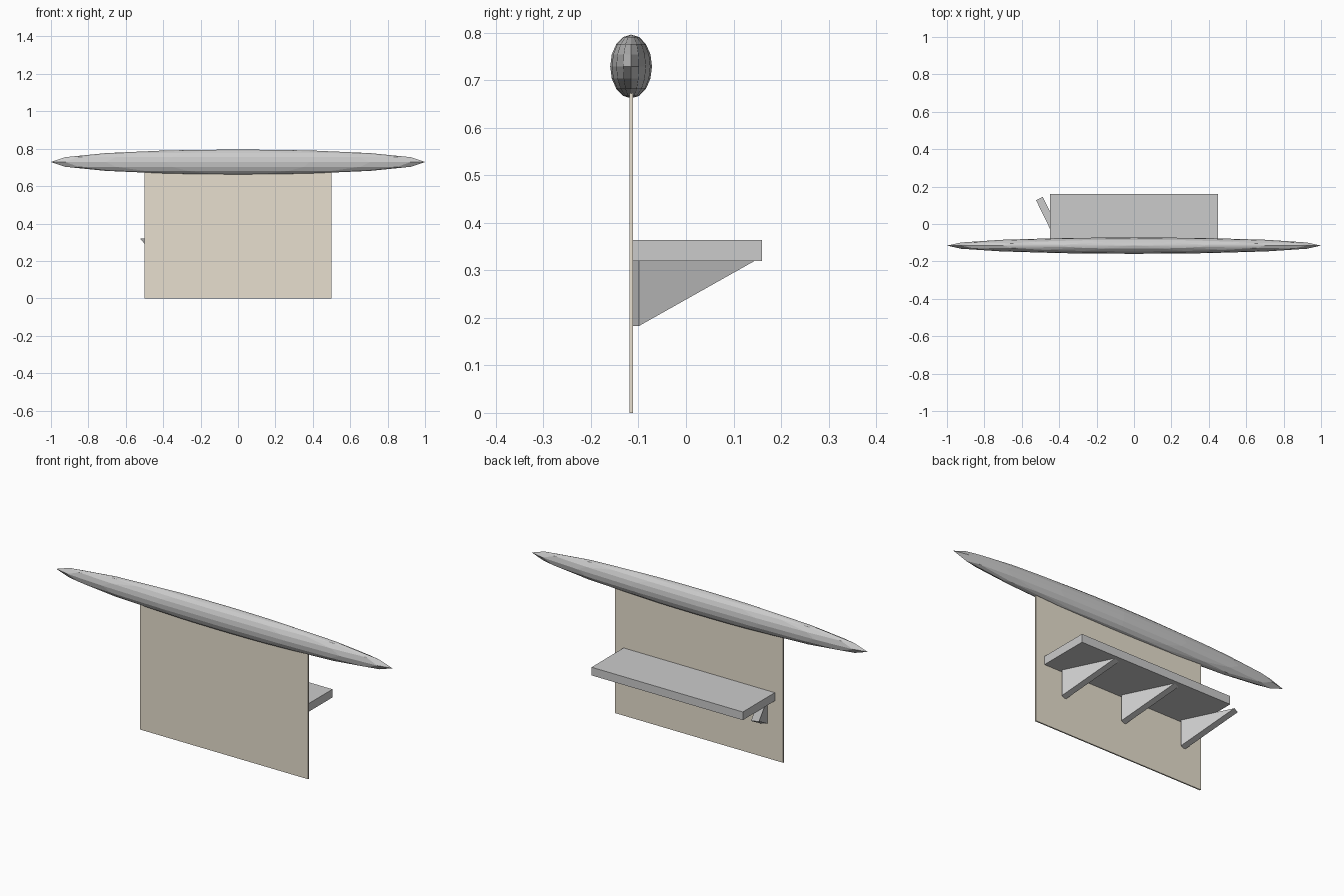
import bpy
import bmesh
from math import radians
from mathutils import Matrix, Vector

if "Cube" in bpy.data.objects:
    bpy.data.objects.remove(bpy.data.objects["Cube"])

WALL_Y = -0.1155


def finish(bm, name):
    bmesh.ops.recalc_face_normals(bm, faces=bm.faces)
    mesh = bpy.data.meshes.new(name)
    bm.to_mesh(mesh)
    bm.free()
    obj = bpy.data.objects.new(name, mesh)
    bpy.context.collection.objects.link(obj)
    return obj


def box(name, lo, hi):
    lo, hi = Vector(lo), Vector(hi)
    bm = bmesh.new()
    bmesh.ops.create_cube(bm, size=1)
    bmesh.ops.scale(bm, vec=hi - lo, verts=bm.verts)
    bmesh.ops.translate(bm, vec=(lo + hi) / 2, verts=bm.verts)
    return finish(bm, name)


def bracket(name, x):
    # triangular gusset, turned about its wall edge
    bm = bmesh.new()
    profile = [(0, 0.32), (0, 0.183), (0.271, 0.32)]
    face = bm.faces.new([bm.verts.new((-0.02, y, z)) for y, z in profile])
    ext = bmesh.ops.extrude_face_region(bm, geom=[face])
    new = [v for v in ext["geom"] if isinstance(v, bmesh.types.BMVert)]
    bmesh.ops.translate(bm, vec=(0.04, 0, 0), verts=new)
    bm.transform(Matrix.Translation((x, -0.1075, 0)) @ Matrix.Rotation(radians(26), 4, 'Z'))
    return finish(bm, name)


# thin back panel, its top edge buried in the rail
panel = box("back_panel", (-0.5, WALL_Y - 0.0035, 0), (0.5, WALL_Y + 0.0035, 0.72))
beige = bpy.data.materials.new("beige")
beige.diffuse_color = (0.8, 0.74, 0.62, 1)
beige.use_nodes = True
beige.node_tree.nodes["Principled BSDF"].inputs["Base Color"].default_value = beige.diffuse_color
panel.data.materials.append(beige)

# shelf board
box("shelf", (-0.45, WALL_Y + 0.0035, 0.32), (0.45, 0.16, 0.364))

# three angled brackets under the shelf
for i in range(3):
    bracket(f"shelf_bracket_{i + 1}", -0.387 + 0.362 * i)

# long faceted ellipsoid along the top
bm = bmesh.new()
bmesh.ops.create_uvsphere(bm, u_segments=16, v_segments=8, radius=1)
bmesh.ops.scale(bm, vec=(1, 0.044, 0.067), verts=bm.verts)
bmesh.ops.translate(bm, vec=(0, WALL_Y, 0.729), verts=bm.verts)
finish(bm, "top_rail")
